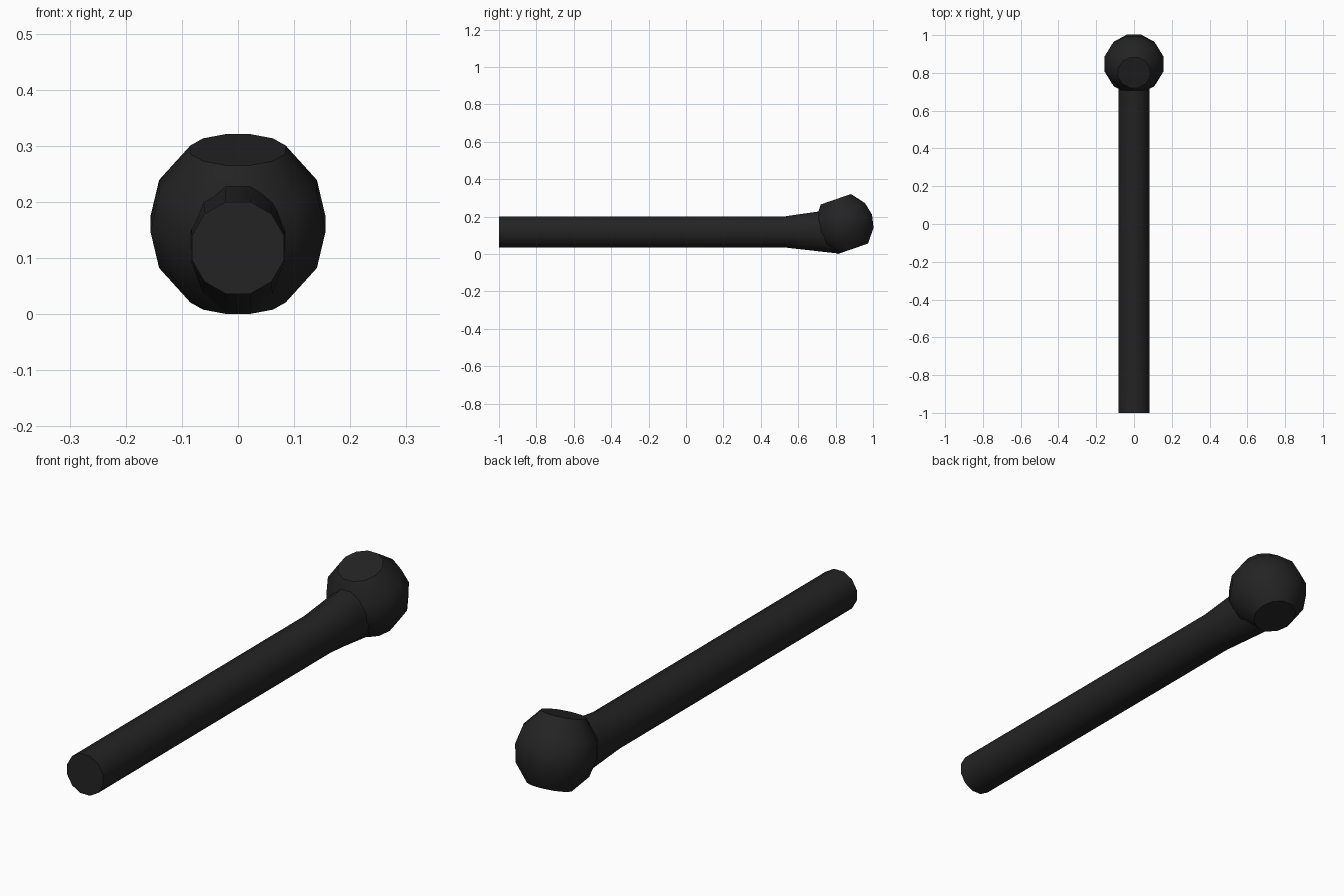
import bpy, bmesh, math
from mathutils import Vector

if "Cube" in bpy.data.objects:
    bpy.data.objects.remove(bpy.data.objects["Cube"])

SIDES = 12
black = bpy.data.materials.new("matte black")
black.diffuse_color = (0.017, 0.017, 0.017, 1)
black.use_nodes = True
black.node_tree.nodes["Principled BSDF"].inputs["Base Color"].default_value = black.diffuse_color


def loft(name, rings):
    """Skin rings given as (centre, axis_a, axis_b), capping both ends."""
    bm = bmesh.new()
    loops = []
    for c, a, b in rings:
        loop = []
        for i in range(SIDES):
            t = 2 * math.pi * (i + 0.5) / SIDES
            loop.append(bm.verts.new(Vector(c) + Vector(a) * math.cos(t) + Vector(b) * math.sin(t)))
        loops.append(loop)
    for l0, l1 in zip(loops, loops[1:]):
        for i in range(SIDES):
            j = (i + 1) % SIDES
            bm.faces.new((l0[i], l0[j], l1[j], l1[i]))
    bm.faces.new(loops[0])
    bm.faces.new(loops[-1])
    bmesh.ops.recalc_face_normals(bm, faces=bm.faces)
    me = bpy.data.meshes.new(name)
    bm.to_mesh(me)
    bm.free()
    me.materials.append(black)
    ob = bpy.data.objects.new(name, me)
    bpy.context.collection.objects.link(ob)
    bpy.ops.object.select_all(action='DESELECT')
    ob.select_set(True)
    bpy.context.view_layer.objects.active = ob
    bpy.ops.object.shade_smooth_by_angle(angle=math.radians(40))
    return ob


def upright(y, z, rx, rz):
    k = 1 / math.cos(math.pi / SIDES)   # sizes are measured across the flats
    return ((0, y, z), (rx * k, 0, 0), (0, 0, rz * k))


# Straight handle flaring into the neck, which ends inside the head
loft("handle", [
    upright(-1.0, 0.118, 0.082, 0.082),
    upright(0.52, 0.118, 0.082, 0.082),
    upright(0.815, 0.1225, 0.084, 0.120),
])

# Tilted ball head with a flat top and bottom
tilt = math.radians(19)
across = Vector((0, math.cos(tilt), math.sin(tilt)))
axis = Vector((0, -math.sin(tilt), math.cos(tilt)))
centre = Vector((0, 0.847, 0.1605))
profile = [(-0.140, 0.088), (-0.070, 0.1455), (0, 0.1615), (0.070, 0.1455), (0.140, 0.088)]
loft("hammer_head", [(centre + axis * w, (r, 0, 0), across * r) for w, r in profile])
